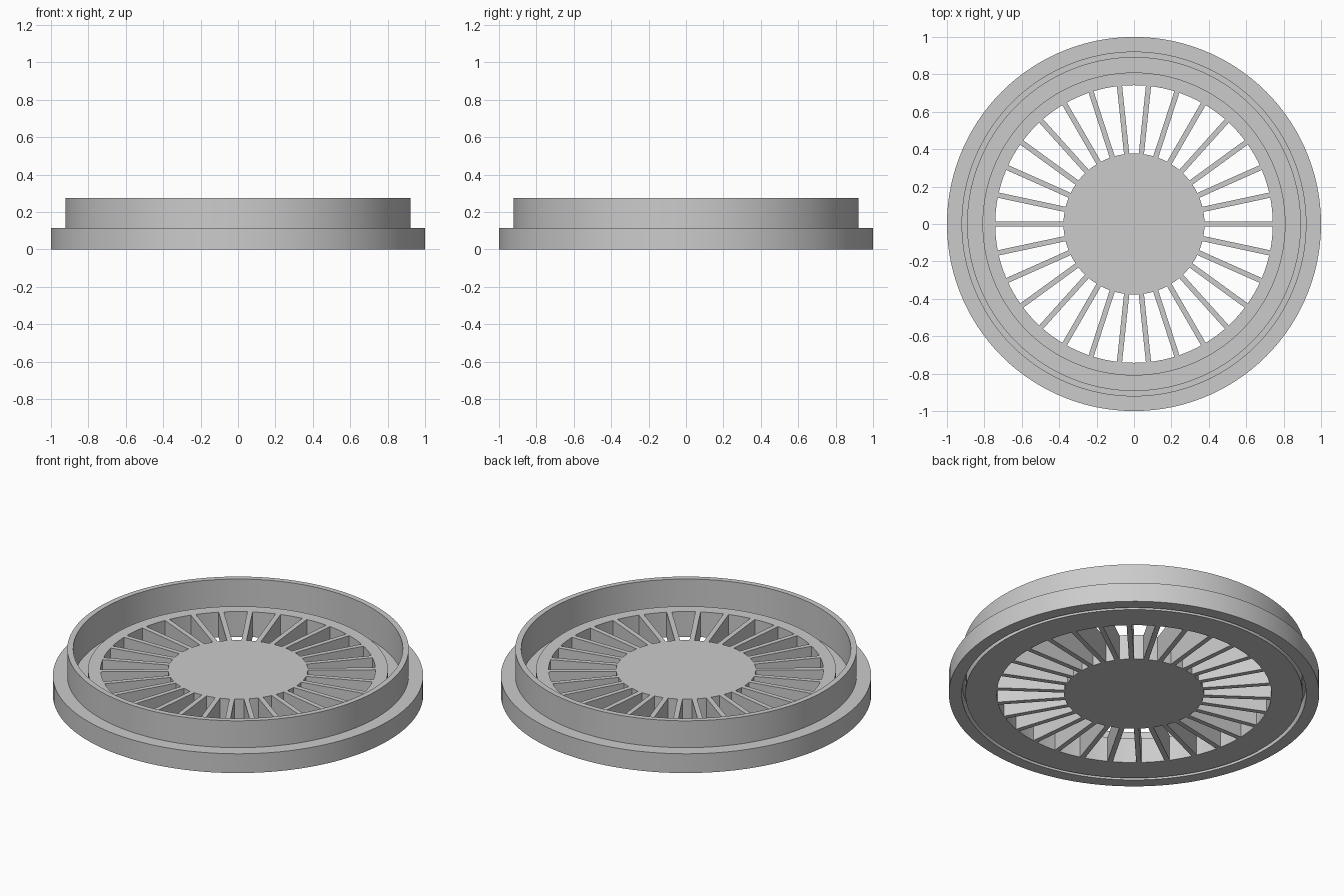
import bpy, bmesh, math
from mathutils import Matrix, Vector

SEGMENTS = 120
SPOKES = 30
PLATE_TOP = 0.15

cube = bpy.data.objects.get("Cube")
if cube:
    bpy.data.objects.remove(cube, do_unlink=True)

grey = bpy.data.materials.new("plain grey")
grey.use_nodes = True
grey.diffuse_color = (0.6, 0.6, 0.6, 1)
grey.node_tree.nodes["Principled BSDF"].inputs["Base Color"].default_value = (0.6, 0.6, 0.6, 1)


def finish(bm, name, smooth=True):
    """Turn a bmesh into a named, shaded object."""
    bmesh.ops.recalc_face_normals(bm, faces=bm.faces)
    mesh = bpy.data.meshes.new(name)
    bm.to_mesh(mesh)
    bm.free()
    mesh.materials.append(grey)
    obj = bpy.data.objects.new(name, mesh)
    bpy.context.collection.objects.link(obj)
    if smooth:
        bpy.ops.object.select_all(action="DESELECT")
        obj.select_set(True)
        bpy.context.view_layer.objects.active = obj
        bpy.ops.object.shade_smooth_by_angle(angle=math.radians(30))
    return obj


def lathe(name, profile):
    """Spin a closed (radius, height) outline around the z axis."""
    bm = bmesh.new()
    verts = [bm.verts.new((r, 0, z)) for r, z in profile]
    edges = [bm.edges.new((v, verts[i - 1])) for i, v in enumerate(verts)]
    bmesh.ops.spin(bm, geom=verts + edges, cent=(0, 0, 0), axis=(0, 0, 1),
                   angle=math.tau, steps=SEGMENTS, use_merge=True)
    bmesh.ops.remove_doubles(bm, verts=bm.verts, dist=0.0001)
    return finish(bm, name)


# Outer body: plate ring, sunken channel, raised collar, flange, underside groove
lathe("flanged_ring", [
    (0.742, 0), (0.742, PLATE_TOP), (0.81, PLATE_TOP), (0.81, 0.08),
    (0.89, 0.08), (0.89, 0.275), (0.922, 0.275), (0.922, 0.115),
    (1, 0.115), (1, 0), (0.93, 0), (0.93, 0.07), (0.91, 0.07), (0.91, 0)])

# Solid central disc
bm = bmesh.new()
bmesh.ops.create_cone(bm, cap_ends=True, segments=SEGMENTS, radius1=0.377,
                      radius2=0.377, depth=PLATE_TOP,
                      matrix=Matrix.Translation((0, 0, PLATE_TOP / 2)))
finish(bm, "centre_disc")

# Radial bars joining the disc to the ring
bm = bmesh.new()
inner, outer, width = 0.374, 0.744, 0.028
size = Matrix.Diagonal(Vector((outer - inner, width, PLATE_TOP, 1)))
place = Matrix.Translation(((inner + outer) / 2, 0, PLATE_TOP / 2))
for i in range(SPOKES):
    turn = Matrix.Rotation(math.tau * i / SPOKES, 4, "Z")
    bmesh.ops.create_cube(bm, size=1, matrix=turn @ place @ size)
finish(bm, "spokes", smooth=False)
